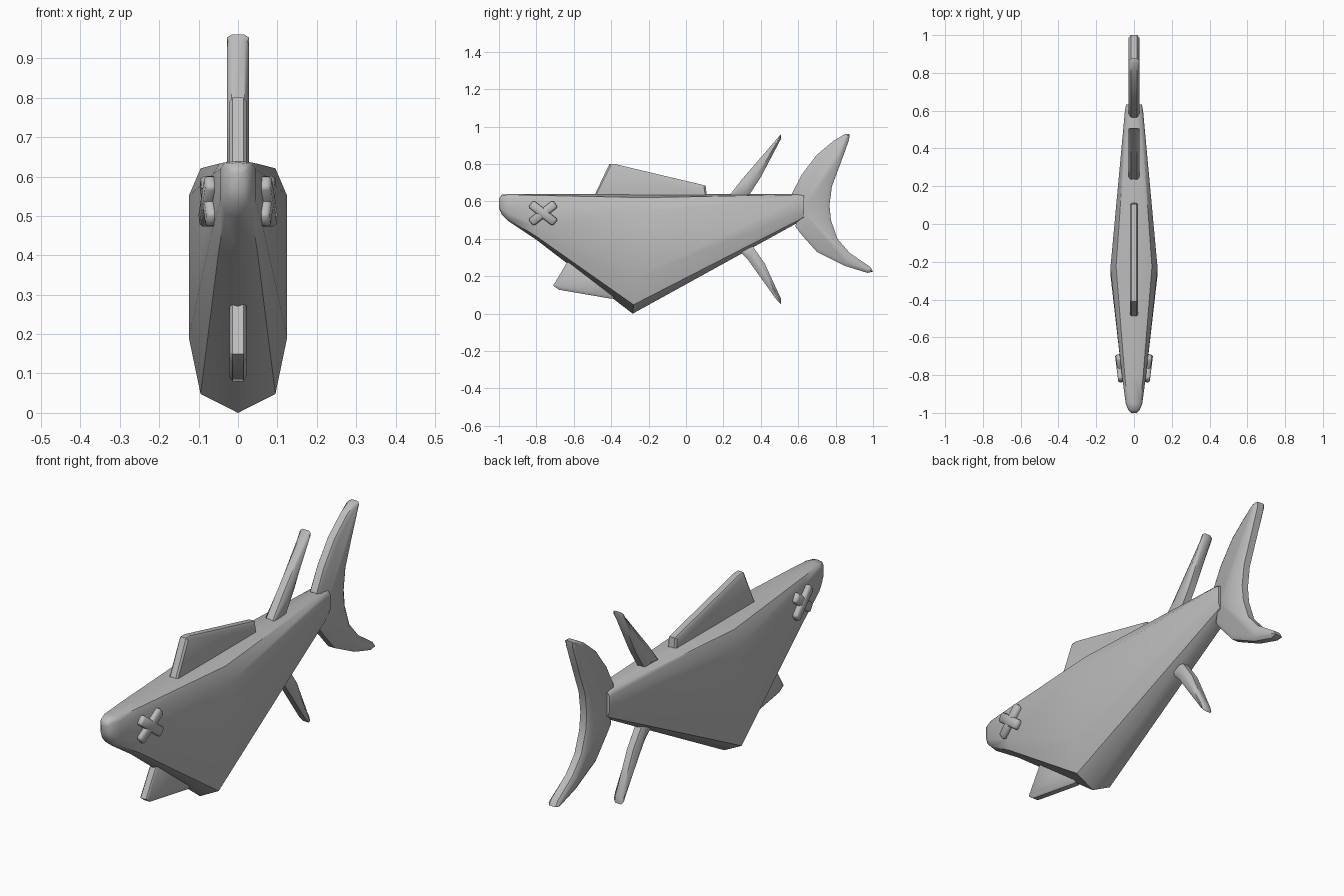
import bpy, bmesh, math
from mathutils import Vector, Matrix

if "Cube" in bpy.data.objects:
    bpy.data.objects.remove(bpy.data.objects["Cube"])

grey = bpy.data.materials.new("plain_grey")
grey.diffuse_color = (0.5, 0.5, 0.5, 1)
grey.use_nodes = True
grey.node_tree.nodes["Principled BSDF"].inputs["Base Color"].default_value = grey.diffuse_color


def finish(name, bm, angle):
    bmesh.ops.recalc_face_normals(bm, faces=bm.faces)
    me = bpy.data.meshes.new(name)
    bm.to_mesh(me)
    bm.free()
    ob = bpy.data.objects.new(name, me)
    bpy.context.collection.objects.link(ob)
    me.materials.append(grey)
    bpy.ops.object.select_all(action='DESELECT')
    ob.select_set(True)
    bpy.context.view_layer.objects.active = ob
    bpy.ops.object.shade_smooth_by_angle(angle=math.radians(angle))
    return ob


def loft(bm, rings):
    rows = [[bm.verts.new(p) for p in r] for r in rings]
    n = len(rows[0])
    for a, b in zip(rows, rows[1:]):
        for i in range(n):
            j = (i + 1) % n
            bm.faces.new((a[i], a[j], b[j], b[i]))
    bm.faces.new(rows[0])
    bm.faces.new(rows[-1])


def inset(pts, d):
    """Move each outline point inward along its corner bisector."""
    area = sum(p[0] * q[1] - q[0] * p[1] for p, q in zip(pts, pts[1:] + pts[:1]))
    s = 1 if area > 0 else -1
    out = []
    for i, p in enumerate(pts):
        p = Vector(p)
        a = p - Vector(pts[i - 1])
        b = Vector(pts[(i + 1) % len(pts)]) - p
        k = min(d, 0.45 * a.length, 0.45 * b.length)
        na = Vector((-a.y, a.x)).normalized()
        nb = Vector((-b.y, b.x)).normalized()
        out.append(p + (na + nb).normalized() * k * s)
    return out


def fin(name, pts, half, edge, soft, angle=40):
    """Flat plate from a side (y, z) outline with softened rims."""
    small = inset(pts, edge)
    bm = bmesh.new()
    loft(bm, [[(x, p[0], p[1]) for p in o] for x, o in
              ((-half, small), (-half * soft, pts), (half * soft, pts), (half, small))])
    return finish(name, bm, angle)


# Body: ten-sided sections (y, bottom, top, half width, skew)
sections = [(-1.0, 0.565, 0.615, 0.015, 0), (-0.985, 0.53, 0.636, 0.030, 0),
            (-0.95, 0.495, 0.64, 0.044, 0), (-0.8, 0.395, 0.64, 0.064, 0),
            (-0.285, 0.0, 0.64, 0.125, 0.06), (0.60, 0.488, 0.64, 0.048, 0),
            (0.632, 0.508, 0.634, 0.042, 0)]
half = [(0, 0), (0.76, 0.075), (1, 0.3), (1, 0.86), (0.76, 0.97), (0, 1)]
shape = half + [(-u, v) for u, v in half[-2:0:-1]]
bm = bmesh.new()
loft(bm, [[(w * u, y + k * v, b + (t - b) * v) for u, v in shape]
          for y, b, t, w, k in sections])
finish("body", bm, 50)

# Crescent tail
fin("tail_fin", [(0.565, 0.64), (0.62, 0.745), (0.70, 0.85), (0.79, 0.925), (0.85, 0.96),
                 (0.875, 0.96), (0.872, 0.93), (0.825, 0.80), (0.78, 0.68), (0.767, 0.58),
                 (0.775, 0.50), (0.81, 0.40), (0.875, 0.325), (0.985, 0.25), (1.0, 0.225),
                 (0.97, 0.218), (0.85, 0.255), (0.70, 0.33), (0.62, 0.42), (0.585, 0.465),
                 (0.60, 0.55)], 0.028, 0.018, 0.6)

# Two swept rod fins near the tail
fin("upper_rear_fin", [(0.23, 0.63), (0.305, 0.725), (0.495, 0.945), (0.508, 0.96),
                       (0.508, 0.935), (0.40, 0.73), (0.335, 0.63)], 0.028, 0.022, 0.6)
fin("lower_rear_fin", [(0.27, 0.35), (0.33, 0.29), (0.48, 0.08), (0.508, 0.05),
                       (0.508, 0.08), (0.42, 0.27), (0.35, 0.37)], 0.026, 0.02, 0.6)

# Back fin and belly fin
fin("back_fin", [(-0.495, 0.62), (-0.41, 0.80), (-0.38, 0.80), (0.105, 0.685),
                 (0.112, 0.62)], 0.022, 0.012, 0.65)
fin("belly_fin", [(-0.62, 0.30), (-0.71, 0.15), (-0.68, 0.128), (-0.40, 0.08),
                  (-0.36, 0.09), (-0.42, 0.2)], 0.021, 0.012, 0.65)

# Crossed-bar eyes on both sides
for side, label in ((1, "left"), (-1, "right")):
    for ang, n, x in ((38, 1, 0.073), (-38, 2, 0.076)):
        bm = bmesh.new()
        bmesh.ops.create_cube(bm, size=1)
        bmesh.ops.scale(bm, vec=(0.032, 0.165, 0.046), verts=bm.verts)
        bmesh.ops.bevel(bm, geom=bm.edges[:], offset=0.008, segments=1, affect='EDGES')
        turn = Matrix.Rotation(math.radians(-7 * side), 4, 'Z') @ \
            Matrix.Rotation(math.radians(ang), 4, 'X')
        bm.transform(Matrix.Translation((side * x, -0.764, 0.537)) @ turn)
        finish(f"{label}_eye_bar_{n}", bm, 50)
